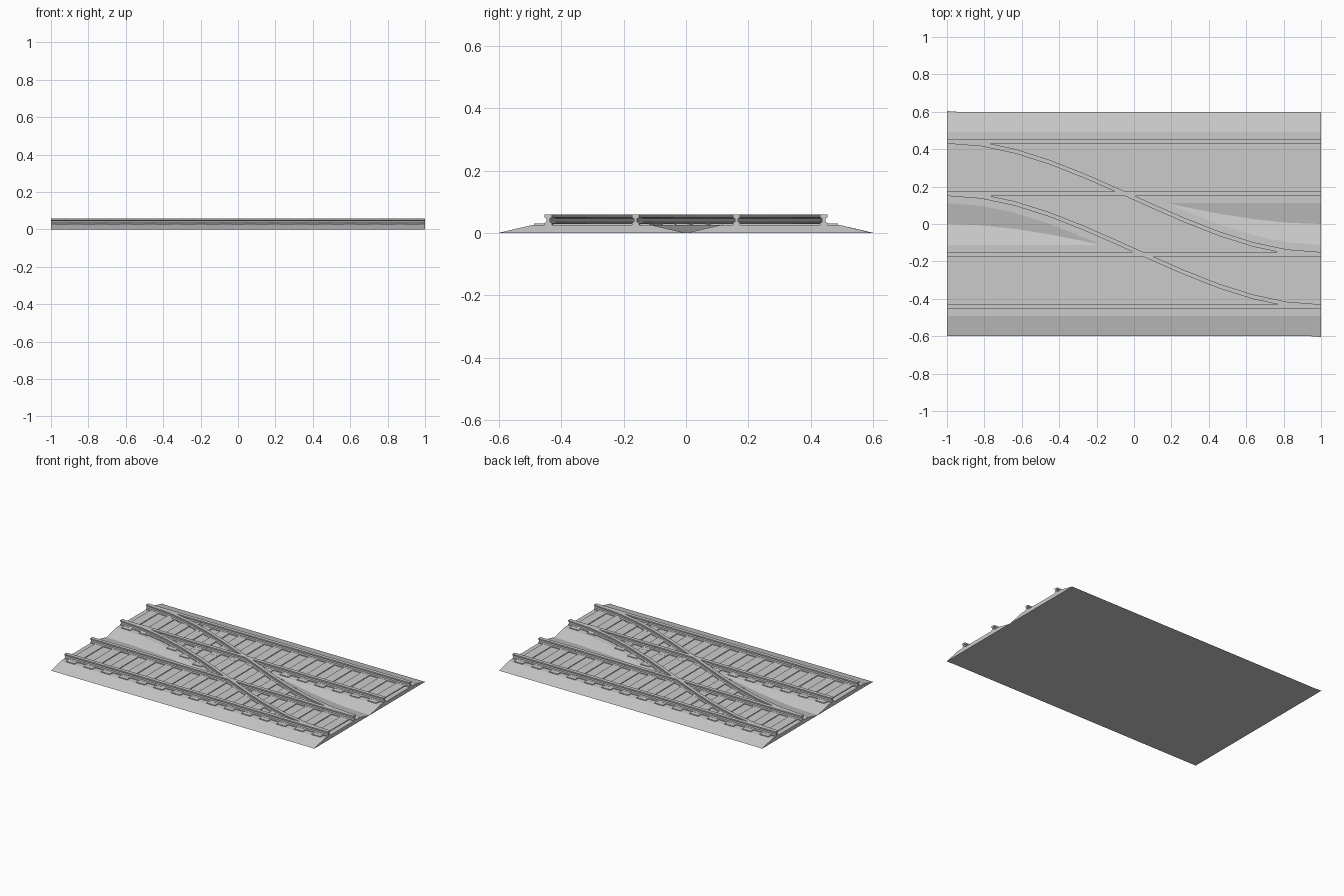
import bpy
import bmesh

cube = bpy.data.objects.get("Cube")
if cube:
    bpy.data.objects.remove(cube, do_unlink=True)

TRACK_Y = 0.302     # centre line of each straight track
GAUGE = 0.14        # half distance between rail centres
BED_TOP = 0.026
SLEEPER_TOP = 0.031
RAIL_TOP = 0.059


def crossover_y(x):
    """Centre line of the track that swings from one side to the other."""
    t = (x + 1) / 2
    return TRACK_Y * (1 - 2 * t * t * (3 - 2 * t))


def loft(name, section, path):
    """Sweep a closed (y, z) section through (x, y) path points."""
    bm = bmesh.new()
    rings = [[bm.verts.new((x, y + dy, z)) for dy, z in section] for x, y in path]
    n = len(section)
    for a, b in zip(rings, rings[1:]):
        for i in range(n):
            j = (i + 1) % n
            bm.faces.new((a[i], a[j], b[j], b[i]))
    bm.faces.new(rings[0])
    bm.faces.new(rings[-1])
    bmesh.ops.recalc_face_normals(bm, faces=bm.faces)
    mesh = bpy.data.meshes.new(name)
    bm.to_mesh(mesh)
    bm.free()
    obj = bpy.data.objects.new(name, mesh)
    bpy.context.collection.objects.link(obj)
    return obj


def sleepers(name, xs, centre, top):
    """One object holding a row of sleeper boxes under a track."""
    bm = bmesh.new()
    low = 0.012
    for x in xs:
        box = bmesh.ops.create_cube(bm, size=1)["verts"]
        bmesh.ops.scale(bm, vec=(0.066, 0.37, top - low), verts=box)
        bmesh.ops.translate(bm, vec=(x, centre(x), (top + low) / 2), verts=box)
    mesh = bpy.data.meshes.new(name)
    bm.to_mesh(mesh)
    bm.free()
    bpy.context.collection.objects.link(bpy.data.objects.new(name, mesh))


# Sections: ballast bank and flat-bottomed rail
bed = [(-0.302, 0), (0.302, 0), (0.19, BED_TOP), (-0.19, BED_TOP)]
half_rail = [(0.012, BED_TOP), (0.012, 0.032), (0.005, 0.036),
             (0.005, 0.046), (0.012, 0.05), (0.012, RAIL_TOP)]
rail = half_rail + [(-y, z) for y, z in reversed(half_rail)]

# Centre lines of the three tracks
SEGMENTS = 11
curve_x = [-1 + 2 * i / SEGMENTS for i in range(SEGMENTS + 1)]
tracks = {
    "back": [(-1, TRACK_Y), (1, TRACK_Y)],
    "front": [(-1, -TRACK_Y), (1, -TRACK_Y)],
    "crossover": [(x, crossover_y(x)) for x in curve_x],
}

# Ballast and rails
for name, path in tracks.items():
    if name == "crossover":
        section = bed
    else:
        # outer foot of the bank reaches the edge of the base
        section = [(max(-0.298, min(0.298, y)) if z == 0 and y * path[0][1] > 0 else y, z)
                   for y, z in bed]
    loft(name + "_ballast", section, path)
    for side, offset in (("left", GAUGE), ("right", -GAUGE)):
        loft(f"{name}_{side}_rail", rail, [(x, y + offset) for x, y in path])

# Sleepers
COUNT = 15
pitch = 2 / COUNT
sleeper_x = [-1 + pitch * (i + 0.5) for i in range(COUNT)]
sleepers("back_sleepers", sleeper_x, lambda x: TRACK_Y, SLEEPER_TOP)
sleepers("front_sleepers", sleeper_x, lambda x: -TRACK_Y, SLEEPER_TOP)
sleepers("crossover_sleepers", [x for x in sleeper_x if abs(x) < 0.6],
         crossover_y, SLEEPER_TOP - 0.0005)
